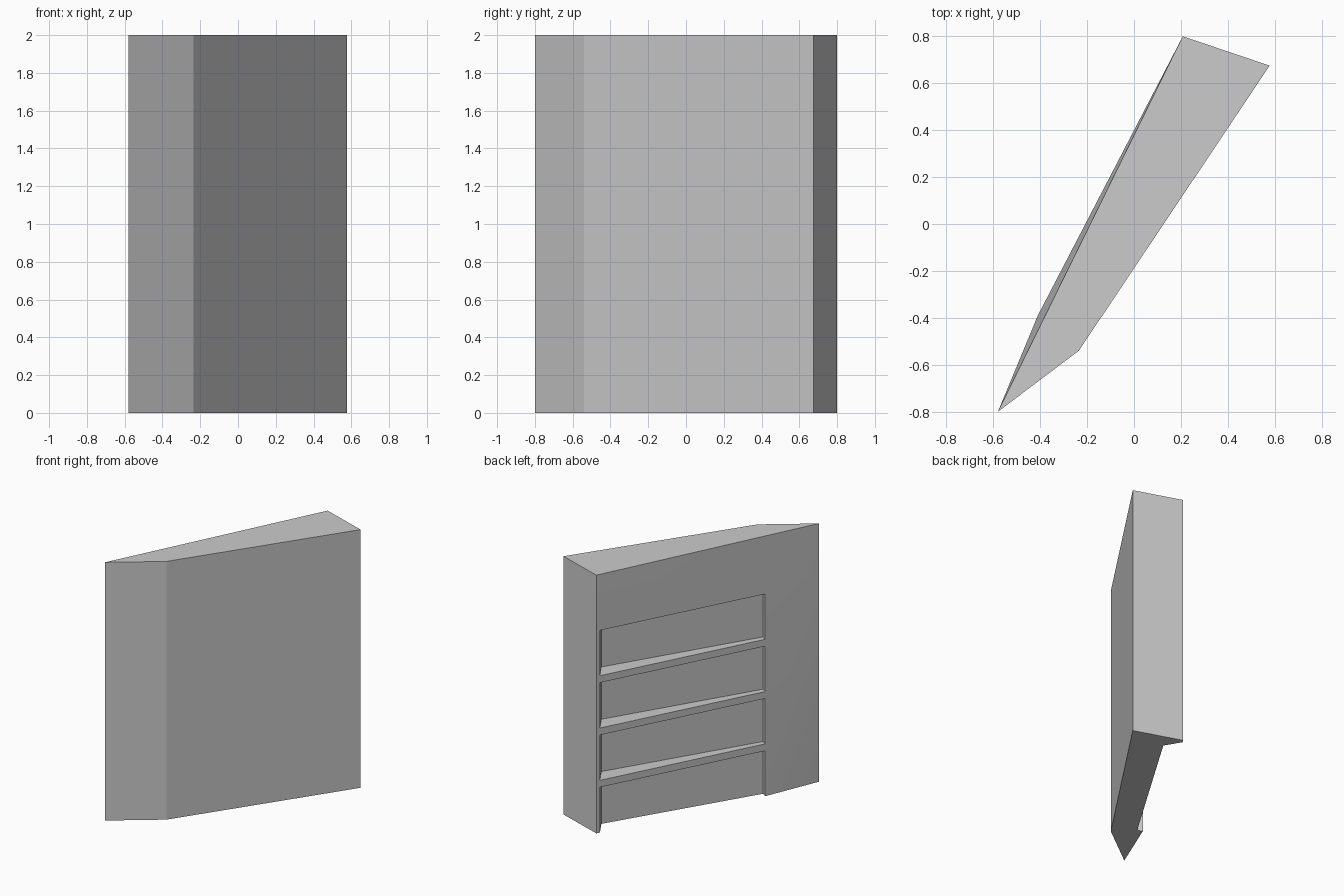
import bpy
import bmesh
from math import radians
from mathutils import Vector

if "Cube" in bpy.data.objects:
    bpy.data.objects.remove(bpy.data.objects["Cube"])

# Plan corners of the slanted panel
A, B, C, D = (-0.58, -0.80), (-0.235, -0.54), (0.578, 0.675), (0.208, 0.80)
E = (-0.41, -0.39)            # bulge on the slotted face, lower part only
P, Q = (0.27, 0.65), (-0.373, -0.41)   # inner corners of the slots
RIM_D, RIM_E = (0.196, 0.774), (-0.4085, -0.386)  # slot mouth corners
SLOT_H, PITCH, COUNT = 0.351, 0.405, 4
SLOT_TOP = PITCH * (COUNT - 1) + SLOT_H


def make_object(name, bm):
    bmesh.ops.recalc_face_normals(bm, faces=bm.faces[:])
    mesh = bpy.data.meshes.new(name)
    bm.to_mesh(mesh)
    bm.free()
    obj = bpy.data.objects.new(name, mesh)
    bpy.context.collection.objects.link(obj)
    return obj


def add_prism(bm, plan, z0, z1):
    face = bm.faces.new([bm.verts.new((x, y, z0)) for x, y in plan])
    top = bmesh.ops.extrude_face_region(bm, geom=[face])["geom"]
    verts = [v for v in top if isinstance(v, bmesh.types.BMVert)]
    bmesh.ops.translate(bm, verts=verts, vec=(0, 0, z1 - z0))


def beyond(start, through, factor):
    return tuple(Vector(start).lerp(Vector(through), factor))


# Solid panel: convex body whose slotted face swells at the bulge corner
bm = bmesh.new()
for x, y in (A, B, C, D):
    for z in (0, 2):
        bm.verts.new((x, y, z))
for z in (0, SLOT_TOP + 0.003):
    bm.verts.new((*E, z))
bmesh.ops.convex_hull(bm, input=bm.verts[:])
bmesh.ops.dissolve_limit(bm, angle_limit=radians(0.1), verts=bm.verts[:], edges=bm.edges[:])
panel = make_object("slotted_panel", bm)

# Cutters for the stacked slots, the lowest open at the bottom
bm = bmesh.new()
plan = [P, Q, beyond(Q, RIM_E, 2.5), beyond(P, RIM_D, 1.6)]
for i in range(COUNT):
    z = i * PITCH
    add_prism(bm, plan, z if i else -0.1, z + SLOT_H)
cutter = make_object("slot_cutters", bm)
cutter.hide_render = True

# Cut the slots, then tidy up
cut = panel.modifiers.new("slots", "BOOLEAN")
cut.operation, cut.solver, cut.object = "DIFFERENCE", "EXACT", cutter
bpy.context.view_layer.objects.active = panel
panel.select_set(True)
bpy.ops.object.modifier_apply(modifier=cut.name)
bpy.data.objects.remove(cutter)
bpy.ops.object.shade_smooth_by_angle(angle=radians(10))
